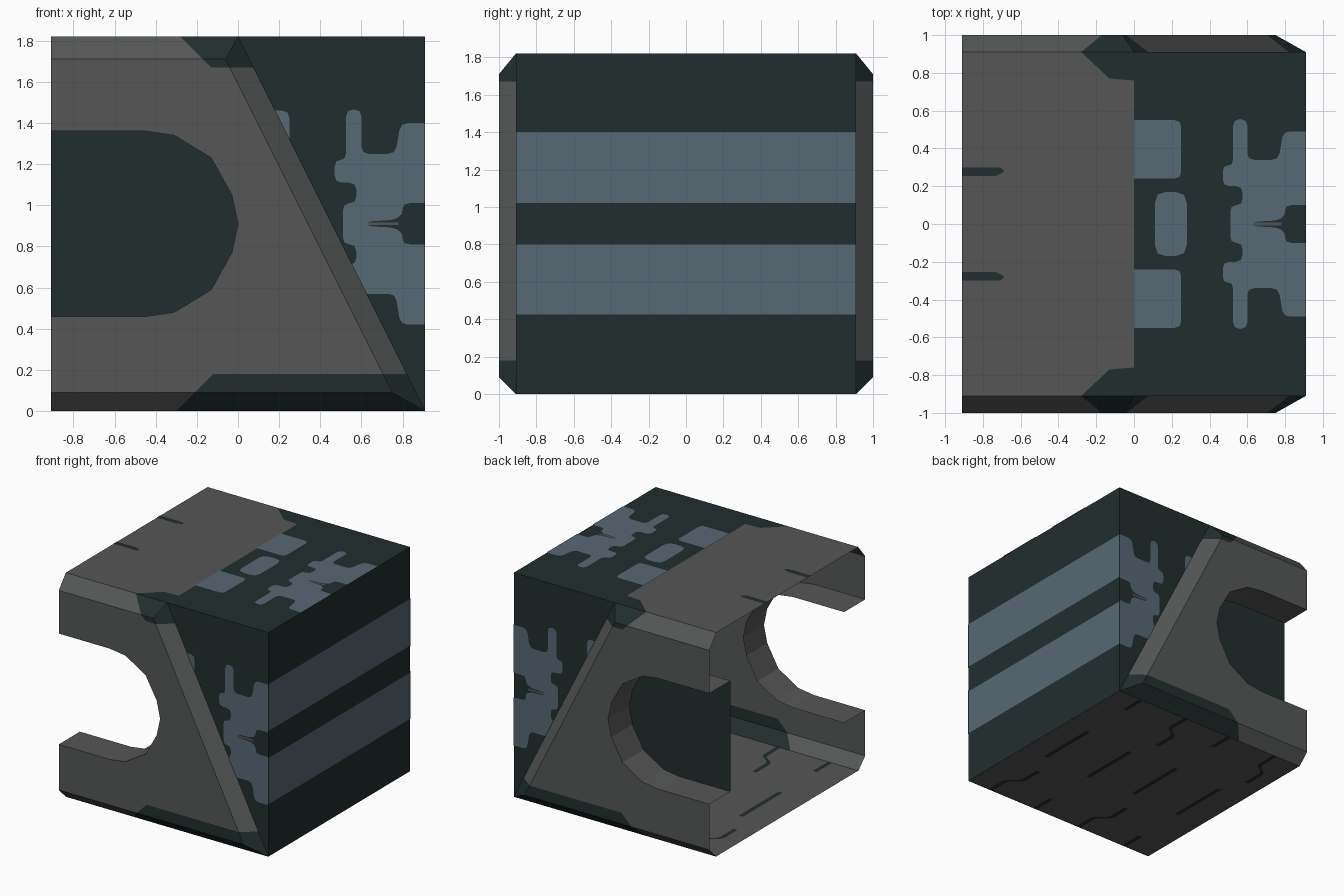
import bpy, bmesh
from mathutils import Vector

if "Cube" in bpy.data.objects:
    bpy.data.objects.remove(bpy.data.objects["Cube"])

H, W, Y, E = 1.82, 0.91, 0.91, 0.004   # height, half length, half core depth, plate offset


def material(name, rgb):
    m = bpy.data.materials.new(name)
    m.diffuse_color = (*rgb, 1)
    m.use_nodes = True
    m.node_tree.nodes["Principled BSDF"].inputs["Base Color"].default_value = m.diffuse_color
    return m


GREY, DARK, BLUE = 0, 1, 2
MATS = [material("hull grey", (0.092, 0.094, 0.094)),
        material("dark green grey", (0.0155, 0.027, 0.027)),
        material("steel blue", (0.095, 0.138, 0.178))]


def finish(name, bm):
    me = bpy.data.meshes.new(name)
    bm.to_mesh(me)
    bm.free()
    for m in MATS:
        me.materials.append(m)
    ob = bpy.data.objects.new(name, me)
    bpy.context.collection.objects.link(ob)
    return ob


def add_face(bm, pts, mat, out):
    """Add one flat face whose normal points towards 'out'."""
    f = bm.faces.new([bm.verts.new(p) for p in pts])
    f.normal_update()
    if f.normal.dot(Vector(out)) < 0:
        f.normal_flip()
    f.material_index = mat


def cut(bm, co, no, clear=False):
    bmesh.ops.bisect_plane(bm, geom=bm.verts[:] + bm.edges[:] + bm.faces[:], dist=1e-5,
                           plane_co=co, plane_no=no, clear_inner=clear)


def rounded(pts, r=0.035):
    """Round the corners of a 2D outline."""
    res = []
    for i, p in enumerate(pts):
        p, a, b = Vector(p), Vector(pts[i - 1]), Vector(pts[(i + 1) % len(pts)])
        p0 = p + (a - p).normalized() * min(r, (a - p).length * 0.45)
        p1 = p + (b - p).normalized() * min(r, (b - p).length * 0.45)
        res += [p0, (p0 + p1 + 2 * p) / 4, p1]
    return res


def mirror(pts):
    return [(u, -v) for u, v in reversed(pts)]


# Notch outline in the side frames
upper = [(-W, 1.36), (-0.45, 1.36), (-0.31, 1.34), (-0.13, 1.23), (-0.03, 1.05)]
notch = upper + [(0, 0.91)] + [(x, H - z) for x, z in reversed(upper)]

# Side frames: bevelled hollow plates with a deep notch
for s, name in ((-1, "front_frame"), (1, "back_frame")):
    bm = bmesh.new()
    o = [(-W, 0.09), (0.75, 0.09), (-0.06, 1.71), (-W, 1.71)]
    i = [(-W, 0), (W, 0), (0, H), (-W, H)]
    add_face(bm, [(x, s, z) for x, z in o[:3] + o[3:] + notch], GREY, (0, s, 0))
    for k, out in ((0, (0, s, -1)), (1, (1, s, 0.5)), (2, (0, s, 1))):
        add_face(bm, [(o[k][0], s, o[k][1]), (o[k + 1][0], s, o[k + 1][1]),
                      (i[k + 1][0], s * Y, i[k + 1][1]), (i[k][0], s * Y, i[k][1])], GREY, out)
    # dark corner paint, cut along height and slant lines
    cut(bm, (0, 0, 1.67), (0, 0, 1))
    cut(bm, (0, 0, 0.18), (0, 0, 1))
    cut(bm, (-0.28, 0, H), (1, 0, 1))
    cut(bm, (-0.30, 0, 0), (1, 0, -1))
    for f in bm.faces:
        c = f.calc_center_median()
        if (c.z > 1.67 and c.x + c.z > H - 0.28) or (c.z < 0.18 and c.x - c.z > -0.30):
            f.material_index = DARK
    # notch walls
    for (x0, z0), (x1, z1) in zip(notch, notch[1:]):
        add_face(bm, [(x0, s, z0), (x1, s, z1), (x1, s * 0.73, z1), (x0, s * 0.73, z0)], GREY,
                 (-0.5 - (x0 + x1) / 2, 0, 0.91 - (z0 + z1) / 2))
    finish(name, bm)

# Dark panel closing the rear notch
bm = bmesh.new()
add_face(bm, [(x, 0.73, z) for x, z in notch], DARK, (0, 1, 0))
finish("notch_panel", bm)

# Core side triangles
for s, name in ((-1, "front_core_side"), (1, "back_core_side")):
    bm = bmesh.new()
    add_face(bm, [(0, s * Y, H), (W, s * Y, H), (W, s * Y, 0)], DARK, (0, s, 0))
    finish(name, bm)

# Striped end wall
bm = bmesh.new()
levels = [0, 0.425, 0.80, 1.02, 1.40, H]
for k in range(5):
    z0, z1 = levels[k:k + 2]
    add_face(bm, [(W, -Y, z0), (W, Y, z0), (W, Y, z1), (W, -Y, z1)], BLUE if k % 2 else DARK, (1, 0, 0))
finish("end_wall", bm)

# Roof: grey half with dark corners, dark half
bm = bmesh.new()
corner = [(-0.28, Y), (-0.13, 0.77), (0, 0.76)]
up = (0, 0, 1)
add_face(bm, [(x, y, H) for x, y in [(-W, -Y), (-W, Y)] + corner + mirror(corner)], GREY, up)
for s in (-1, 1):
    add_face(bm, [(x, s * y, H) for x, y in corner + [(0, Y)]], DARK, up)
add_face(bm, [(0, -Y, H), (W, -Y, H), (W, Y, H), (0, Y, H)], DARK, up)
for s in (-1, 1):   # short roof slots
    slot = [(-W, 0.255), (-0.73, 0.255), (-0.69, 0.275), (-0.69, 0.285), (-0.71, 0.30), (-W, 0.30)]
    add_face(bm, [(x, s * y, H + E / 2) for x, y in slot], DARK, up)
finish("roof", bm)

# Blue rounded patches on the roof and both core sides
outer = [(0.97, 0.49), (0.79, 0.49), (0.765, 0.34), (0.60, 0.34), (0.60, 0.555), (0.525, 0.555),
         (0.525, 0.31), (0.47, 0.31), (0.47, 0.20), (0.575, 0.20), (0.575, 0.10), (0.51, 0.10)]
slit = [(0.63, 0.012), (0.76, 0.018), (0.80, 0.045), (0.80, 0.10), (0.97, 0.10)]
block = [(-0.1, 0.24), (0.25, 0.24), (0.25, 0.55), (-0.1, 0.55)]
patches = [(rounded(outer + mirror(outer) + mirror(slit) + slit), BLUE),
           (rounded(block), BLUE), (rounded(mirror(block)), BLUE),
           (rounded([(0.11, -0.17), (0.28, -0.17), (0.28, 0.17), (0.11, 0.17)], 0.06), BLUE),
           ([(0.63, -0.007), (0.78, -0.007), (0.78, 0.007), (0.63, 0.007)], GREY)]
panels = [("roof_patches", lambda u, v: (u, v, H + E), (0, 0, 1), (1, 0, 0)),
          ("front_patches", lambda u, v: (u, -Y - E, 0.91 + v), (0, -1, 0), (2, 0, 1)),
          ("back_patches", lambda u, v: (u, Y + E, 0.91 + v), (0, 1, 0), (2, 0, 1))]
for name, place, out, edge in panels:
    bm = bmesh.new()
    for pts, mat in patches:
        add_face(bm, [place(u, v) for u, v in pts], mat, out)
    cut(bm, (W, 0, 0), (-1, 0, 0), True)
    cut(bm, (0, 0, H), edge, True)
    finish(name, bm)

# Floor sheet with dark grooves shown on both sides
bm = bmesh.new()
add_face(bm, [(-W, -Y, 0.003), (W, -Y, 0.003), (W, Y, 0.003), (-W, Y, 0.003)], GREY, (0, 0, -1))
for k, x in enumerate((0.69, 0.24, -0.20, -0.66)):
    s = 1 if k % 2 else -1
    paths = [[(x, s * 0.91), (x, s * 0.73), (x - 0.02, s * 0.70), (x - 0.08, s * 0.66),
              (x - 0.10, s * 0.62), (x - 0.10, s * 0.45)],
             [(x, s * 0.24), (x, s * -0.27)],
             [(x, s * -0.71), (x, s * -0.90)]]
    for p in paths:
        outline = [(u - 0.018, v) for u, v in p] + [(u + 0.018, v) for u, v in reversed(p)]
        for z, d in ((0, -1), (0.006, 1)):
            add_face(bm, [(u, v, z) for u, v in outline], DARK, (0, 0, d))
finish("floor", bm)
